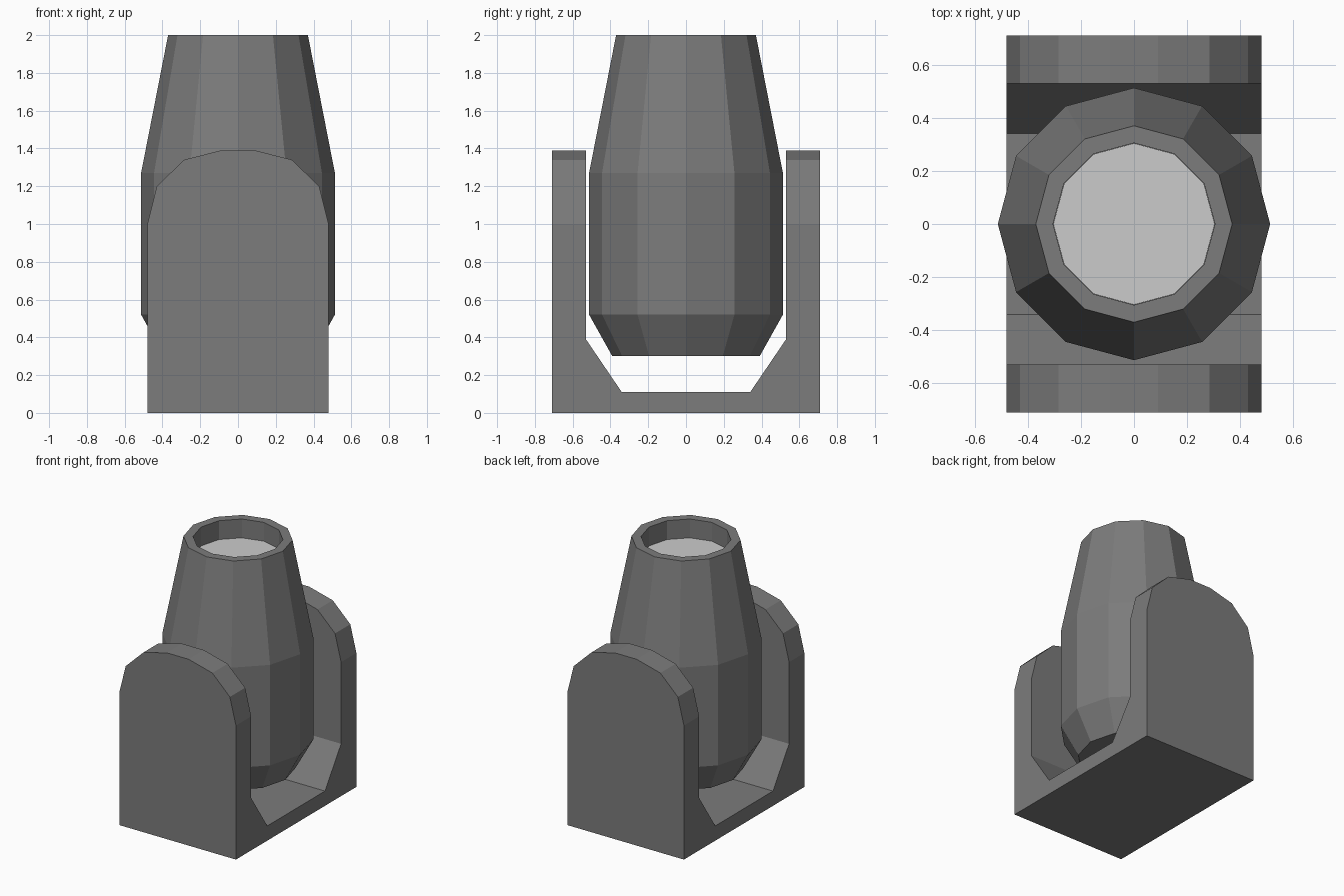
import bpy, bmesh, math

if "Cube" in bpy.data.objects:
    bpy.data.objects.remove(bpy.data.objects["Cube"])


def material(name, v):
    m = bpy.data.materials.new(name)
    m.diffuse_color = (v, v, v, 1)
    m.use_nodes = True
    m.node_tree.nodes["Principled BSDF"].inputs["Base Color"].default_value = m.diffuse_color
    return m


def add_object(name, bm, mat=None):
    bmesh.ops.recalc_face_normals(bm, faces=bm.faces)
    me = bpy.data.meshes.new(name)
    bm.to_mesh(me)
    bm.free()
    ob = bpy.data.objects.new(name, me)
    bpy.context.collection.objects.link(ob)
    if mat:
        me.materials.append(mat)
    return ob


def prism(name, half, axis, depth, mat=None):
    """Mirror a half outline (u, z) and extrude it along x or y."""
    outline = half + [(-u, z) for u, z in reversed(half)]
    bm = bmesh.new()
    place = (lambda u, z, d: (d, u, z)) if axis == 'x' else (lambda u, z, d: (u, d, z))
    face = bm.faces.new([bm.verts.new(place(u, z, -depth)) for u, z in outline])
    ext = bmesh.ops.extrude_face_region(bm, geom=[face])
    verts = [g for g in ext['geom'] if isinstance(g, bmesh.types.BMVert)]
    bmesh.ops.translate(bm, verts=verts, vec=place(0, 0, 2 * depth))
    return add_object(name, bm, mat)


def lathe(name, profile, mat, sides=12):
    """Revolve (radius, z) points, closing both ends with a polygon."""
    bm = bmesh.new()
    rings = []
    for r, z in profile:
        rings.append([bm.verts.new((r * math.cos(math.tau * i / sides),
                                    r * math.sin(math.tau * i / sides), z))
                      for i in range(sides)])
    for a, b in zip(rings, rings[1:]):
        for i in range(sides):
            j = (i + 1) % sides
            bm.faces.new((a[i], a[j], b[j], b[i]))
    bm.faces.new(rings[0])
    bm.faces.new(rings[-1])
    return add_object(name, bm, mat)


dark = material("dark_grey", 0.2)
light = material("light_grey", 0.62)

# U-shaped bracket, seen from the side
bracket = prism("bracket", [(0.71, 0), (0.71, 1.5), (0.53, 1.5), (0.53, 0.39), (0.34, 0.11)],
                'x', 0.6, dark)
# The outline above runs bottom corner to inner floor, then mirrors

# Rounded arm outline, seen from the front, trims the bracket
arch = prism("arch_trim", [(0.48, -0.0), (0.48, 1.0), (0.43, 1.2), (0.285, 1.34), (0.09, 1.39)],
             'y', 0.8, dark)
for v in arch.data.vertices:
    if v.co.z < 0.01:
        v.co.z = -0.2
arch.hide_render = True
trim = bracket.modifiers.new("trim", 'BOOLEAN')
trim.operation = 'INTERSECT'
trim.solver = 'EXACT'
trim.object = arch
bpy.context.view_layer.objects.active = bracket
bpy.ops.object.modifier_apply(modifier=trim.name)
bpy.data.objects.remove(arch, do_unlink=True)

# Lamp housing with a recessed mouth
lathe("lamp_housing", [(0.39, 0.30), (0.513, 0.52), (0.513, 1.27), (0.37, 2.0),
                       (0.305, 2.0), (0.305, 1.85)], dark)

# Lens disc at the bottom of the recess
lathe("lens", [(0.304, 1.851), (0.304, 1.86)], light)
